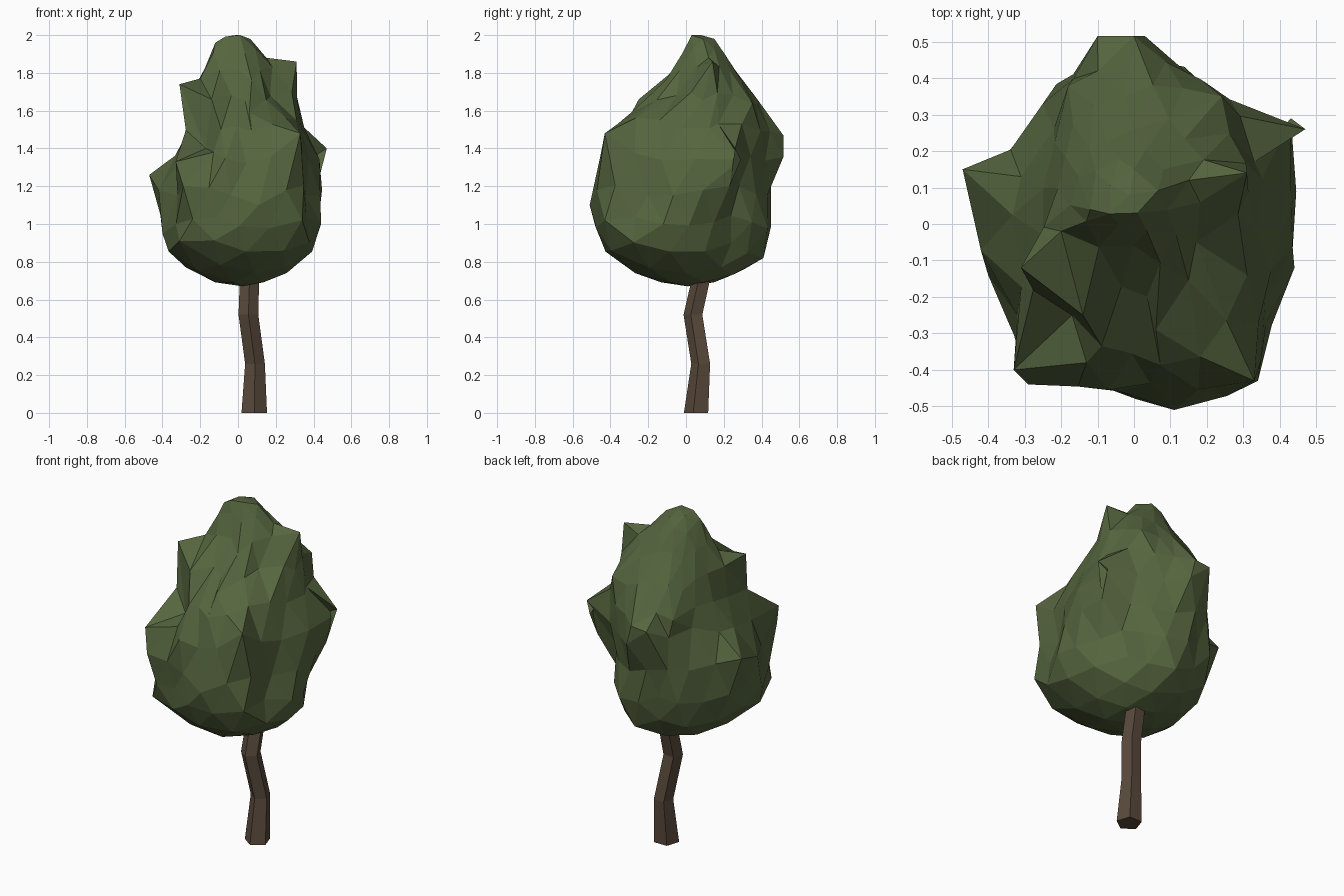
import bpy, bmesh, math, random
from mathutils import Vector

random.seed(4)
cube = bpy.data.objects.get("Cube")
if cube:
    bpy.data.objects.remove(cube, do_unlink=True)


def make_material(name, colour):
    mat = bpy.data.materials.new(name)
    mat.use_nodes = True
    mat.diffuse_color = colour
    bsdf = next(n for n in mat.node_tree.nodes if n.type == 'BSDF_PRINCIPLED')
    bsdf.inputs["Base Color"].default_value = colour
    return mat


def make_object(name, bm, mat):
    bmesh.ops.recalc_face_normals(bm, faces=bm.faces)
    mesh = bpy.data.meshes.new(name)
    bm.to_mesh(mesh)
    bm.free()
    mesh.materials.append(mat)
    obj = bpy.data.objects.new(name, mesh)
    bpy.context.collection.objects.link(obj)
    return obj


bark = make_material("brown bark", (0.1, 0.067, 0.044, 1))
leaf = make_material("dark leaf green", (0.092, 0.13, 0.049, 1))

# Crooked five-sided trunk: centre x, y, height and radius of each ring
trunk_rings = [(.086, .06, 0, .071), (.09, .083, .26, .055),
               (.055, .042, .52, .055), (.064, .105, .8, .053)]
SIDES = 5
bm = bmesh.new()
rings = []
for cx, cy, z, r in trunk_rings:
    angles = [math.tau * i / SIDES - math.pi / 2 for i in range(SIDES)]
    rings.append([bm.verts.new((cx + r * math.cos(a), cy + r * math.sin(a), z))
                  for a in angles])
for low, high in zip(rings, rings[1:]):
    for i in range(SIDES):
        j = (i + 1) % SIDES
        bm.faces.new((low[i], low[j], high[j], high[i]))
bm.faces.new(rings[0])
bm.faces.new(rings[-1])
make_object("trunk", bm, bark)

# Crown outline: height, then left, right, front and back reach
outline = [(.67, -.07, .12, -.08, .1), (.74, -.24, .26, -.29, .29),
           (.83, -.36, .39, -.42, .43), (.95, -.4, .42, -.47, .47),
           (1.2, -.4, .43, -.49, .46), (1.4, -.3, .39, -.45, .48),
           (1.55, -.25, .32, -.33, .42), (1.7, -.2, .29, -.15, .36),
           (1.8, -.17, .2, -.07, .28), (1.9, -.14, .13, -.03, .21),
           (2, -.06, .05, .01, .13)]


def reach(z):
    for a, b in zip(outline, outline[1:]):
        if z <= b[0]:
            t = (z - a[0]) / (b[0] - a[0])
            return [p + (q - p) * t for p, q in zip(a[1:], b[1:])]
    return outline[-1][1:]


def crown_point(n):
    """Square-shouldered at the front, narrower corners at the back."""
    z = .67 + 1.33 * (n.z + 1) / 2
    x0, x1, y0, y1 = reach(z)
    d = Vector((n.x, n.y))
    if d.length > .001:
        p = 2.4 if d.y < 0 else 1.75
        d /= (abs(d.x) ** p + abs(d.y) ** p) ** (1 / p)
        d *= random.uniform(.93, 1.02)
    else:
        d = Vector((0, 0))
    return Vector(((x0 + x1) / 2 + d.x * (x1 - x0) / 2,
                   (y0 + y1) / 2 + d.y * (y1 - y0) / 2, z))


# Pointed tufts and the hollows between them
tufts = [(.47, .26, 1.4), (.43, .29, 1.34), (.445, .09, 1.18),
         (-.47, .15, 1.26), (-.33, -.4, 1.33), (-.29, -.44, 1.2),
         (.11, -.51, 1.1), (.34, -.43, 1.02), (.33, -.43, 1.48),
         (.06, -.29, 1.59), (.31, -.14, 1.55), (-.13, -.38, 1.38),
         (-.14, -.25, 1.66), (0, .515, 1.47), (-.1, .515, 1.46),
         (-.18, .38, 1.5), (.24, .35, 1.64), (-.25, .33, 1.2),
         (.44, -.12, 1), (-.4, -.14, .95), (-.31, -.36, .91),
         (-.12, .04, 1.96), (.01, .03, 2), (0, .15, 1.98),
         (.31, .14, 1.86), (.33, .17, 1.53), (-.31, -.12, 1.74),
         (-.2, -.02, 1.77), (.05, .41, .82)]
hollows = [(.36, -.2, 1.15), (-.32, -.25, 1.15), (.26, .28, 1.2),
           (.24, .24, .9), (-.25, -.03, 1.5), (-.17, -.25, 1.4),
           (.15, .12, 1.88), (.17, -.05, 1.68), (-.22, .26, 1.42),
           (-.31, .13, 1.37)]

# Crown: coarse sphere shaped to the outline, then pulled to the tufts
bm = bmesh.new()
bmesh.ops.create_icosphere(bm, subdivisions=3, radius=1)
for v in bm.verts:
    v.co = crown_point(v.co.normalized())
pulled = {}
for target in map(Vector, tufts + hollows):
    free = [v for v in bm.verts if v not in pulled]
    pulled[min(free, key=lambda v: (v.co - target).length)] = target
for vert, target in pulled.items():
    shift = target - vert.co
    for edge in vert.link_edges:
        other = edge.other_vert(vert)
        if other not in pulled:
            other.co += shift * .25
for vert, target in pulled.items():
    vert.co = target
for v in bm.verts:
    v.co.z = min(v.co.z, 2)
make_object("leaf_crown", bm, leaf)
